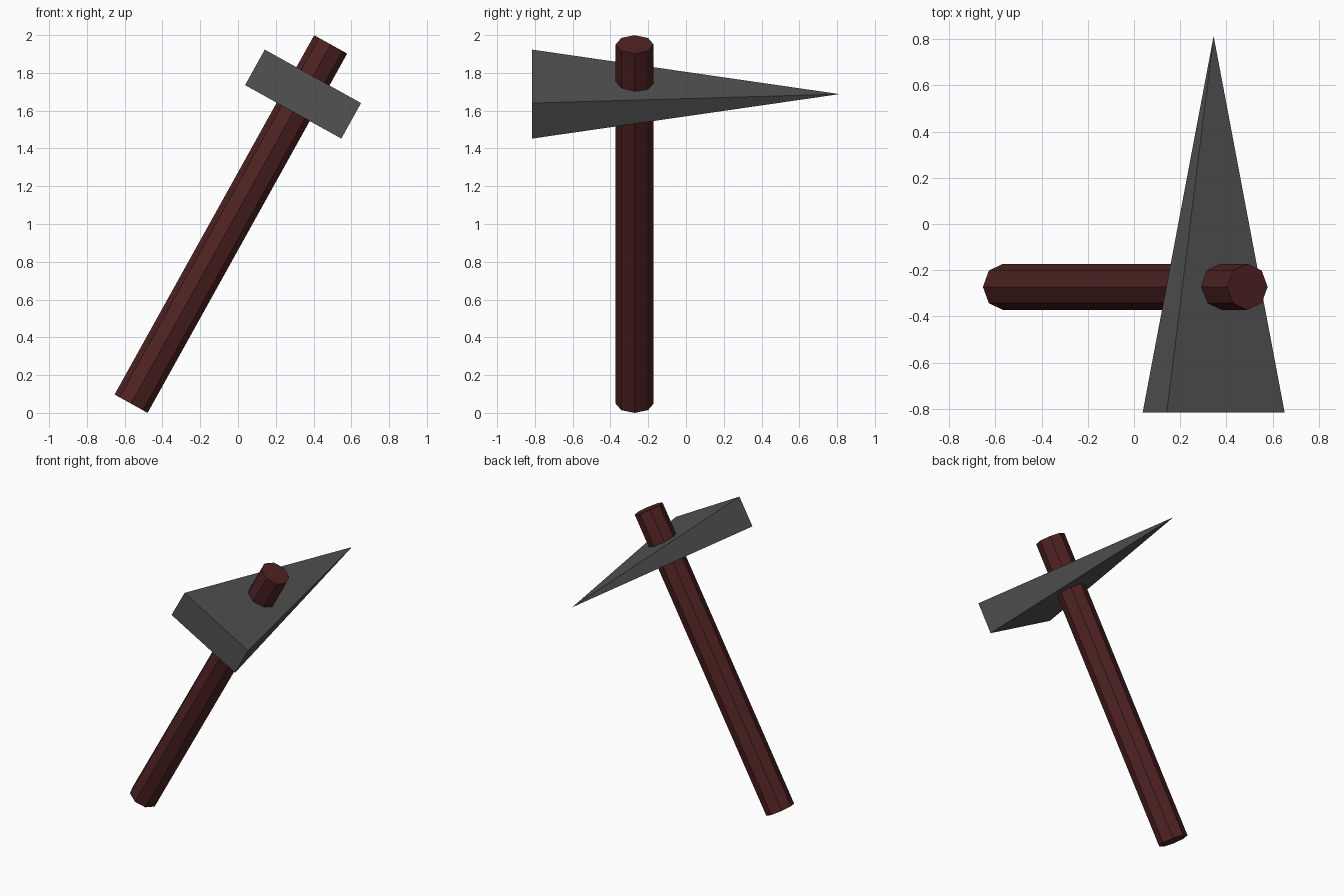
import bpy, bmesh, math
from mathutils import Matrix, Vector

if "Cube" in bpy.data.objects:
    bpy.data.objects.remove(bpy.data.objects["Cube"])

TILT = math.radians(29.05)
LENGTH, RADIUS = 2.176, 0.1
# Shared frame: origin at the handle's lower end, local z along the handle
FRAME = Matrix.Translation((-0.566, -0.272, 0.0486)) @ Matrix.Rotation(TILT, 4, 'Y')


def material(name, color):
    mat = bpy.data.materials.new(name)
    mat.diffuse_color = (*color, 1.0)
    mat.use_nodes = True
    mat.node_tree.nodes["Principled BSDF"].inputs["Base Color"].default_value = mat.diffuse_color
    return mat


def add_part(name, bm, mat):
    bmesh.ops.recalc_face_normals(bm, faces=bm.faces)
    mesh = bpy.data.meshes.new(name)
    bm.to_mesh(mesh)
    bm.free()
    mesh.materials.append(mat)
    obj = bpy.data.objects.new(name, mesh)
    obj.matrix_world = FRAME
    bpy.context.collection.objects.link(obj)
    return obj


dark_wood = material("dark_wood", (0.078, 0.016, 0.016))
dark_iron = material("dark_iron", (0.085, 0.085, 0.085))

# Handle: tilted octagonal shaft with corners on the local axes
bm = bmesh.new()
bmesh.ops.create_cone(bm, cap_ends=True, segments=8, radius1=RADIUS, radius2=RADIUS,
                      depth=LENGTH, matrix=Matrix.Translation((0, 0, LENGTH / 2)))
add_part("handle", bm, dark_wood)

# Head: rectangular-based pyramid pointing backwards
bm = bmesh.new()
centre_z, half_w, half_h = 1.875, 0.2915, 0.1075
base = [bm.verts.new((sx * half_w, -0.543, centre_z + sz * half_h))
        for sx, sz in ((-1, -1), (1, -1), (1, 1), (-1, 1))]
tip = bm.verts.new(Vector((0, 1.085, centre_z)))
bm.faces.new(base)
for i in range(4):
    bm.faces.new((base[i], base[(i + 1) % 4], tip))
add_part("head", bm, dark_iron)
